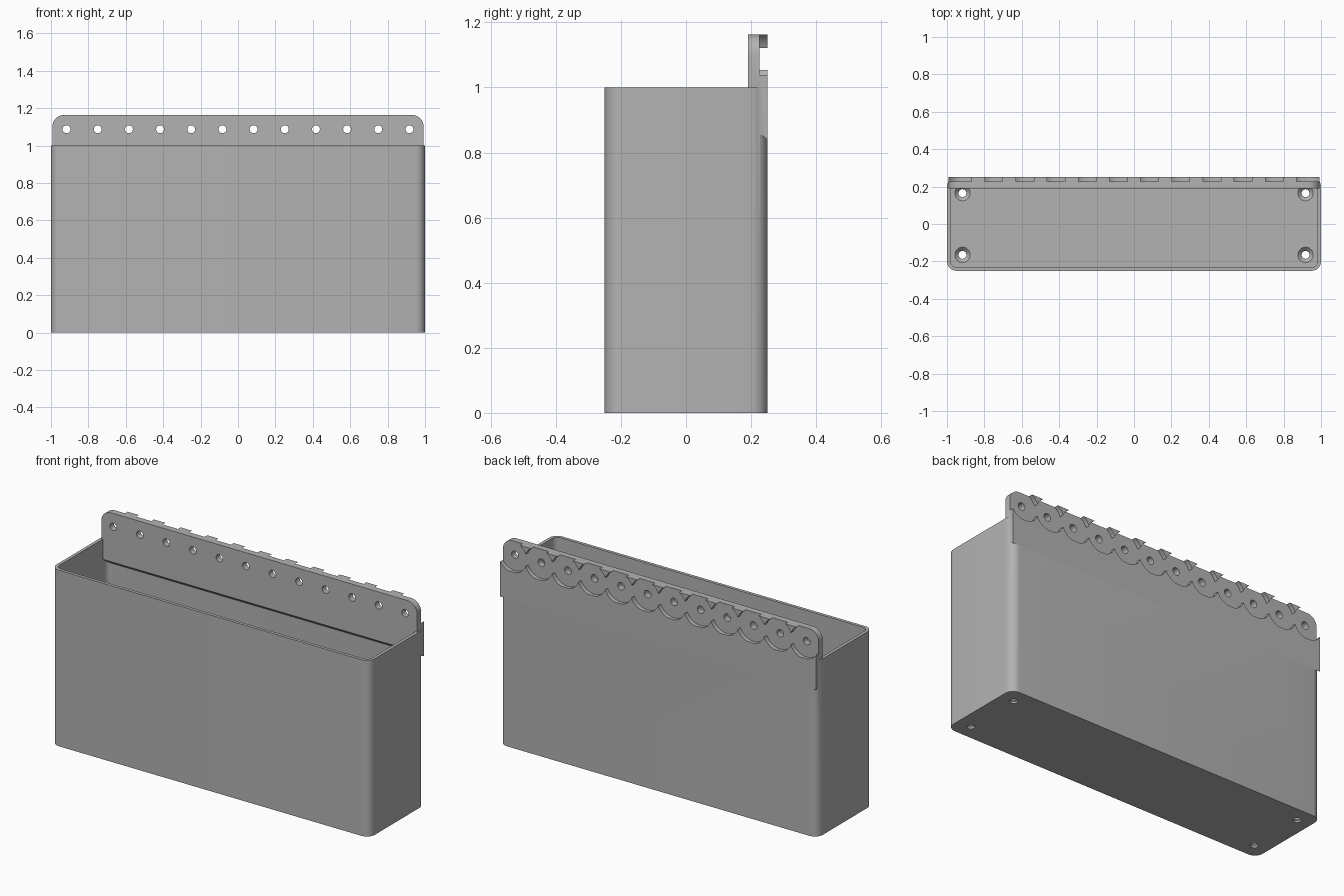
import bpy, bmesh, math
from mathutils import Matrix

if "Cube" in bpy.data.objects:
    bpy.data.objects.remove(bpy.data.objects["Cube"], do_unlink=True)

grey = bpy.data.materials.new("mid grey")
grey.use_nodes = True
colour = (0.45, 0.45, 0.45, 1)
grey.diffuse_color = colour
grey.node_tree.nodes["Principled BSDF"].inputs["Base Color"].default_value = colour

WALL, FLOOR = 0.018, 0.03
PITCH, COUNT = 1 / 6, 12
HOLE_Z = 1.087
PLATE_FRONT, SLOT_FLOOR, BACK = 0.19, 0.226, 0.25


def finish(name, bm):
    bmesh.ops.recalc_face_normals(bm, faces=bm.faces[:])
    mesh = bpy.data.meshes.new(name)
    bm.to_mesh(mesh)
    bm.free()
    obj = bpy.data.objects.new(name, mesh)
    bpy.context.collection.objects.link(obj)
    mesh.materials.append(grey)
    return obj


def extrude(bm, points, direction):
    face = bm.faces.new([bm.verts.new(p) for p in points])
    out = bmesh.ops.extrude_face_region(bm, geom=[face])
    verts = [v for v in out["geom"] if isinstance(v, bmesh.types.BMVert)]
    bmesh.ops.translate(bm, verts=verts, vec=direction)


def rounded_box(name, half_x, half_y, z0, z1, radius, steps=8):
    """Upright box with rounded vertical corners."""
    points = []
    for i, (sx, sy) in enumerate([(1, 1), (-1, 1), (-1, -1), (1, -1)]):
        for k in range(steps + 1):
            a = math.pi / 2 * (i + k / steps)
            points.append((sx * (half_x - radius) + radius * math.cos(a),
                           sy * (half_y - radius) + radius * math.sin(a), z0))
    bm = bmesh.new()
    extrude(bm, points, (0, 0, z1 - z0))
    return finish(name, bm)


def cylinders(name, centres, r1, r2, depth, along_y=False):
    """Row of identical cylinders or cones, upright or lying along y."""
    bm = bmesh.new()
    turn = Matrix.Rotation(math.pi / 2, 4, 'X') if along_y else Matrix()
    for c in centres:
        bmesh.ops.create_cone(bm, cap_ends=True, segments=48, radius1=r1, radius2=r2,
                              depth=depth, matrix=Matrix.Translation(c) @ turn)
    return finish(name, bm)


def combine(target, other, operation):
    mod = target.modifiers.new(operation.title(), 'BOOLEAN')
    mod.operation, mod.solver, mod.object = operation, 'EXACT', other
    mod.use_self = True
    bpy.context.view_layer.objects.active = target
    bpy.ops.object.modifier_apply(modifier=mod.name)
    bpy.data.objects.remove(other, do_unlink=True)


# Open bin with rounded vertical corners
bin_body = rounded_box("storage_bin", 1, BACK, 0, 1, 0.05)
combine(bin_body, rounded_box("cavity", 1 - WALL, BACK - WALL, FLOOR, 1.2, 0.034), 'DIFFERENCE')

# Countersunk screw holes in the floor
corners = [(sx * 0.917, sy * 0.165) for sx in (-1, 1) for sy in (-1, 1)]
combine(bin_body, cylinders("screw_holes", [(x, y, 0) for x, y in corners], 0.021, 0.021, 0.2),
        'DIFFERENCE')
combine(bin_body, cylinders("countersinks", [(x, y, FLOOR - 0.01) for x, y in corners],
                            0.02, 0.042, 0.022), 'DIFFERENCE')

# Mounting plate with a sloped underside and rounded top corners
bm = bmesh.new()
profile = [(PLATE_FRONT, 0.885), (BACK, 0.84), (BACK, 1.163), (PLATE_FRONT, 1.163)]
extrude(bm, [(-0.992, y, z) for y, z in profile], (1.984, 0, 0))
top_edges = [e for e in bm.edges if all(v.co.z > 1.1 for v in e.verts)
             and abs(e.verts[0].co.x - e.verts[1].co.x) < 0.01]
bmesh.ops.bevel(bm, geom=top_edges, offset=0.06, segments=8, profile=0.5, affect='EDGES')
plate = finish("mounting_plate", bm)

# Scalloped connector recesses and through holes
xs = [(i - (COUNT - 1) / 2) * PITCH for i in range(COUNT)]
for x in xs:
    combine(plate, cylinders("recess", [(x, SLOT_FLOOR + 0.05, HOLE_Z)], 0.09, 0.09, 0.1, True),
            'DIFFERENCE')
combine(plate, cylinders("bolt_holes", [(x, 0.2, HOLE_Z) for x in xs], 0.021, 0.021, 0.2, True),
        'DIFFERENCE')
combine(bin_body, plate, 'UNION')

# Smooth the rounded parts only
bpy.ops.object.select_all(action='DESELECT')
bin_body.select_set(True)
bpy.context.view_layer.objects.active = bin_body
bpy.ops.object.shade_smooth_by_angle(angle=math.radians(30))
